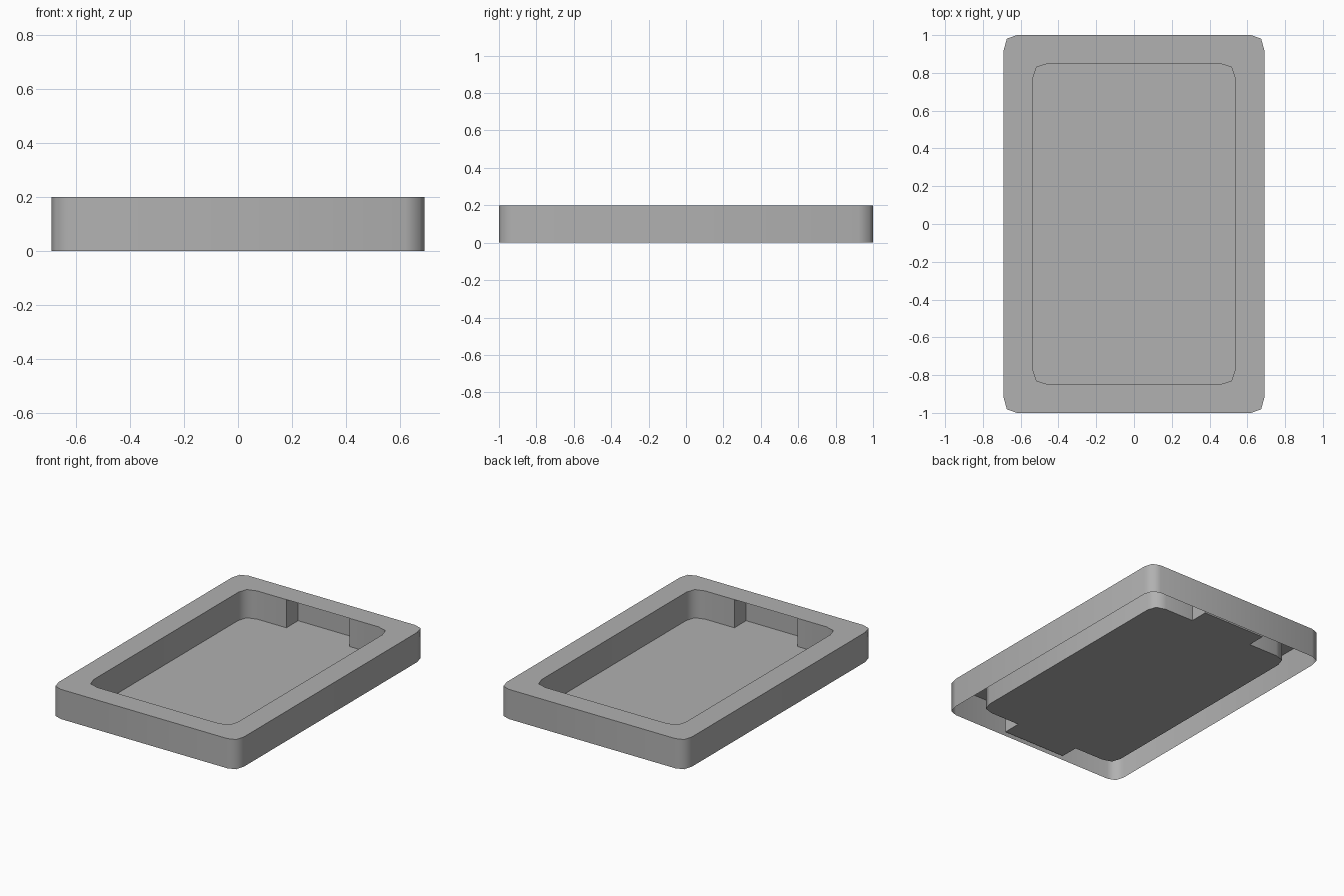
import bpy, math

if "Cube" in bpy.data.objects:
    bpy.data.objects.remove(bpy.data.objects["Cube"])

H = 0.2        # overall height
FLOOR = 0.01   # floor level
NOTCH = 0.235  # half width of the pockets under the short ends of the rim
DEEP = 0.975   # how far the pockets reach towards the outer wall

grey = bpy.data.materials.new("grey")
grey.diffuse_color = (0.44, 0.44, 0.44, 1)
grey.use_nodes = True
grey.node_tree.nodes["Principled BSDF"].inputs["Base Color"].default_value = grey.diffuse_color


def rounded_rect(hx, hy, rx, ry):
    """Counter-clockwise outline, three points per corner, starting at front right."""
    corner = [(0, 1), (0.76, 0.76), (1, 0)]
    pts = []
    for i, (sx, sy) in enumerate([(1, -1), (1, 1), (-1, 1), (-1, -1)]):
        steps = corner if i % 2 == 0 else corner[::-1]
        pts += [(sx * (hx - rx + rx * u), sy * (hy - ry + ry * v)) for u, v in steps]
    return pts


def make(name, verts, faces):
    me = bpy.data.meshes.new(name)
    me.from_pydata(verts, [], faces)
    me.materials.append(grey)
    ob = bpy.data.objects.new(name, me)
    bpy.context.collection.objects.link(ob)
    bpy.ops.object.select_all(action='DESELECT')
    ob.select_set(True)
    bpy.context.view_layer.objects.active = ob
    bpy.ops.object.shade_smooth_by_angle(angle=math.radians(65))
    return ob


def strip(name, low, high):
    """Closed band of quads joining two matching rings of 3D points."""
    n = len(low)
    return make(name, low + high,
                [(i, (i + 1) % n, n + (i + 1) % n, n + i) for i in range(n)])


def at(pts, z):
    return [(x, y, z) for x, y in pts]


outer = rounded_rect(0.69, 1.0, 0.07, 0.08)
inner = rounded_rect(0.536, 0.85, 0.085, 0.08)

# Outer wall and flat rim
strip("outer_wall", at(outer, 0), at(outer, H))
strip("rim", at(outer, H), at(inner, H))

# Inner wall outline with a pocket under the rim at each short end
right = ([(NOTCH, -DEEP), (NOTCH, -0.85)] + inner[:6]
         + [(NOTCH, 0.85), (NOTCH, DEEP)])
outline = right + [(-x, -y) for x, y in right]
facing_in = outline[::-1]
strip("inner_wall", at(facing_in, FLOOR), at(facing_in, H))

# Floor, including the pockets
make("floor", at(outline, FLOOR), [tuple(range(len(outline)))])
